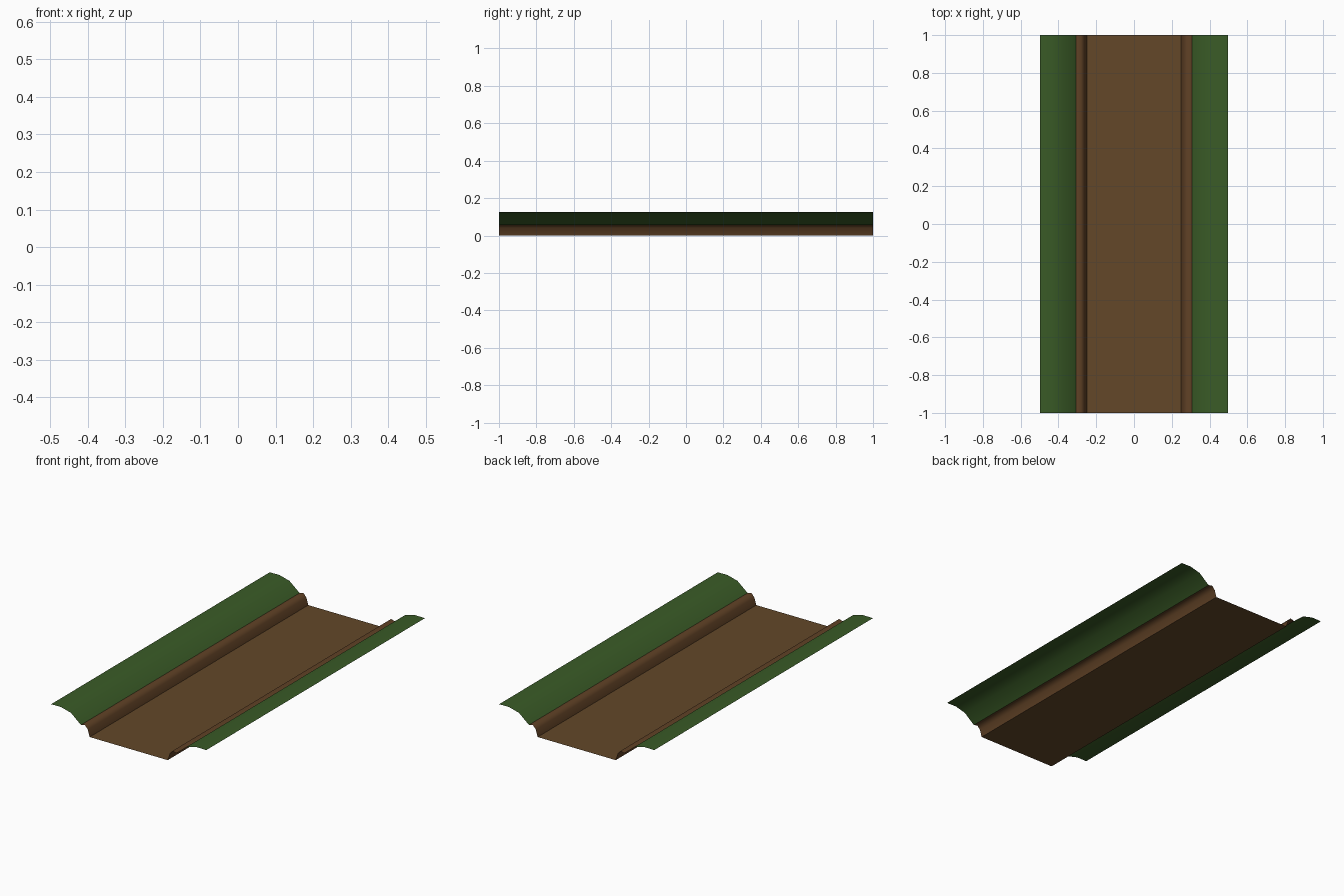
import bpy
import math

if "Cube" in bpy.data.objects:
    bpy.data.objects.remove(bpy.data.objects["Cube"])


def material(name, color):
    m = bpy.data.materials.new(name)
    m.diffuse_color = (*color, 1)
    m.use_nodes = True
    m.node_tree.nodes["Principled BSDF"].inputs["Base Color"].default_value = m.diffuse_color
    return m


floor_brown = material("floor brown", (0.125, 0.064, 0.022))
bank_brown = material("bank brown", (0.118, 0.054, 0.019))
grass_green = material("grass green", (0.042, 0.105, 0.020))


def strip(name, profile, mat):
    """Open sheet: an x-z profile swept along y, facing up."""
    profile = sorted(profile)
    verts = [(x, y, z) for x, z in profile for y in (-1, 1)]
    faces = [(2 * i, 2 * i + 2, 2 * i + 3, 2 * i + 1) for i in range(len(profile) - 1)]
    mesh = bpy.data.meshes.new(name)
    mesh.from_pydata(verts, [], faces)
    mesh.materials.append(mat)
    ob = bpy.data.objects.new(name, mesh)
    bpy.context.collection.objects.link(ob)
    bpy.ops.object.select_all(action='DESELECT')
    ob.select_set(True)
    bpy.context.view_layer.objects.active = ob
    bpy.ops.object.shade_smooth_by_angle(angle=math.radians(75))


# Flat trench bed
strip("trench_floor", [(-0.25, 0), (0.25, 0)], floor_brown)

# Earth lips and grassy shoulders on both sides
lip = [(0.25, 0), (0.262, 0.04), (0.28, 0.061), (0.306, 0.055)]
shoulder = [(0.306, 0.055), (0.37, 0.108), (0.435, 0.125), (0.497, 0.124)]
for side, s in (("left", -1), ("right", 1)):
    strip(side + "_earth_lip", [(s * x, z) for x, z in lip], bank_brown)
    strip(side + "_grass_shoulder", [(s * x, z) for x, z in shoulder], grass_green)
